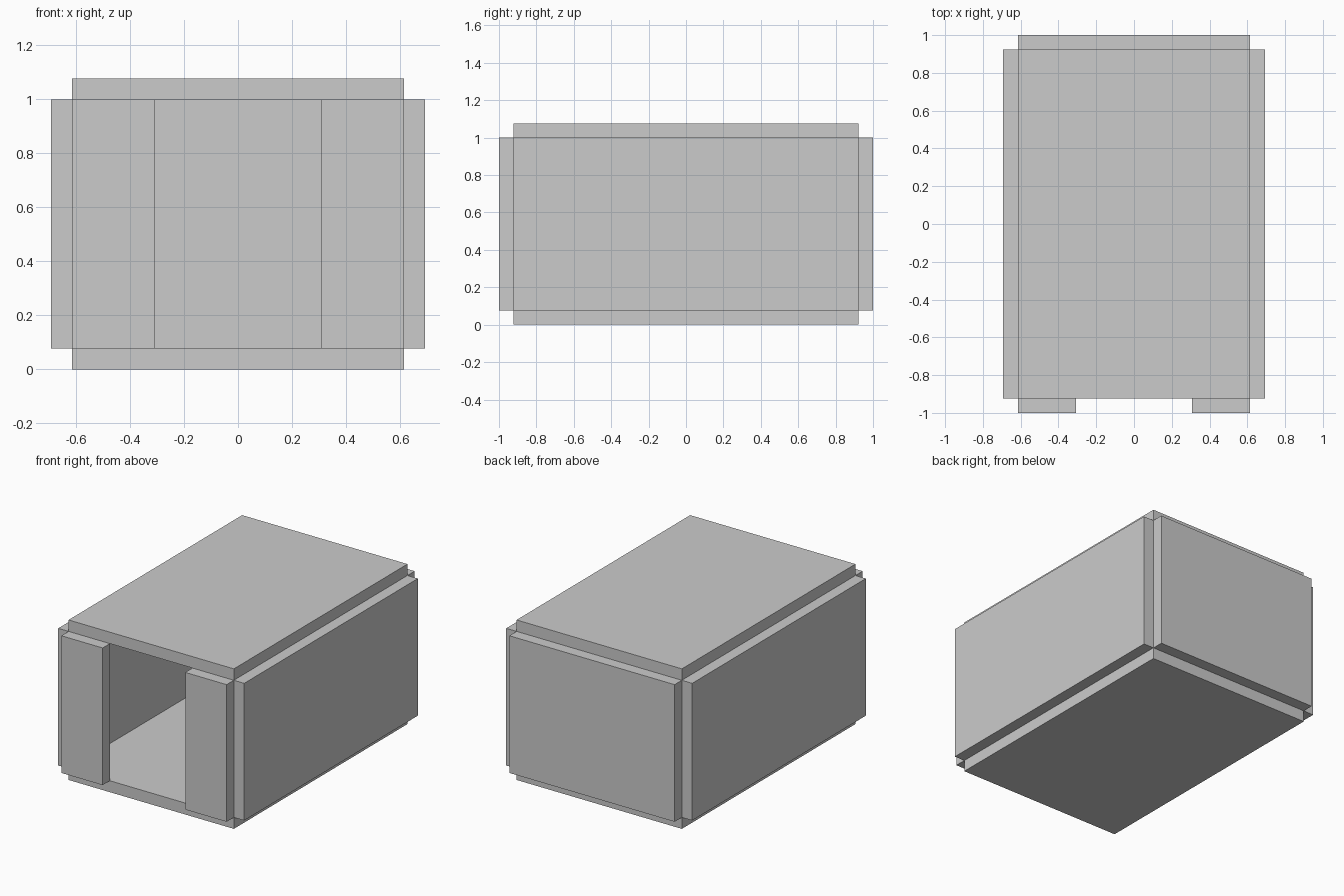
import bpy

if "Cube" in bpy.data.objects:
    bpy.data.objects.remove(bpy.data.objects["Cube"])

U = 1 / 13        # slab thickness; every dimension is a multiple of it
W, L, H = 8, 12, 12  # inner half width, inner half length, wall height


def slab(name, x, y, z):
    """Box spanning the given (min, max) ranges, in slab thicknesses."""
    spans = (x, y, z)
    bpy.ops.mesh.primitive_cube_add(size=1, location=[(a + b) / 2 * U for a, b in spans])
    obj = bpy.context.object
    obj.name = name
    obj.scale = [(b - a) * U for a, b in spans]
    bpy.ops.object.transform_apply(location=False, rotation=False, scale=True)
    return obj


wall_z = (1, 1 + H)

# Floor and roof
slab("floor", (-W, W), (-L, L), (0, 1))
slab("roof", (-W, W), (-L, L), (1 + H, 2 + H))

# Back wall
slab("back_wall", (-W, W), (L, L + 1), wall_z)

# Side walls, and front panels either side of the doorway
for side, s in (("left", -1), ("right", 1)):
    slab(f"{side}_wall", sorted((s * W, s * (W + 1))), (-L, L), wall_z)
    slab(f"front_{side}_panel", sorted((s * W / 2, s * W)), (-L - 1, -L), wall_z)
